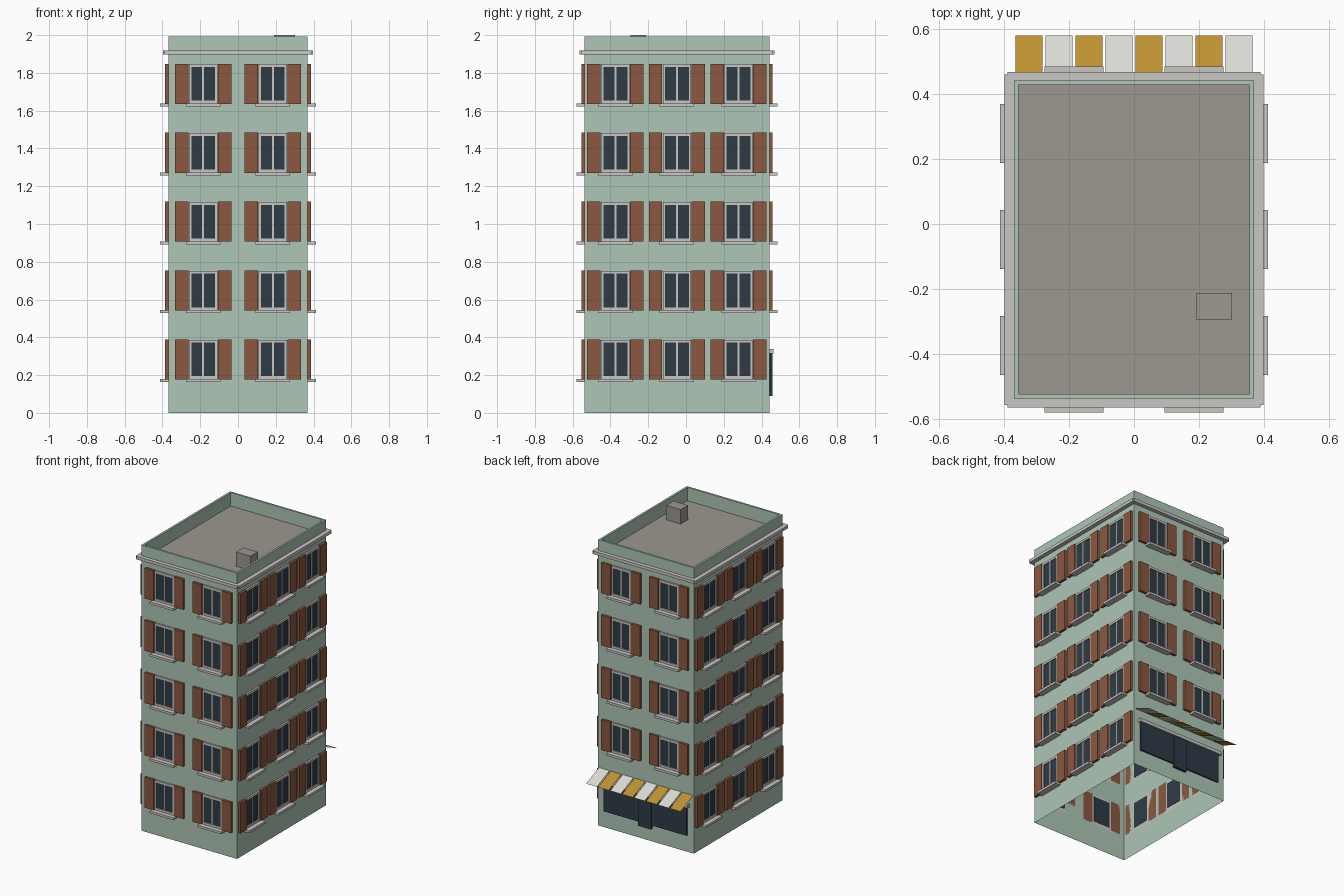
import bpy
import bmesh
from math import pi
from mathutils import Matrix, Vector

if "Cube" in bpy.data.objects:
    bpy.data.objects.remove(bpy.data.objects["Cube"], do_unlink=True)


def material(name, r, g, b):
    """Flat material from 0-255 display values."""
    lin = [(c / 255 / 12.92 if c < 11 else ((c / 255 + 0.055) / 1.055) ** 2.4) for c in (r, g, b)]
    m = bpy.data.materials.new(name)
    m.use_nodes = True
    m.diffuse_color = (*lin, 1)
    m.node_tree.nodes["Principled BSDF"].inputs["Base Color"].default_value = (*lin, 1)
    return m


GREEN = material("pale_green_plaster", 173, 198, 182)
TRIM = material("light_grey_stone", 201, 199, 195)
BROWN = material("brown_shutter", 140, 87, 63)
GLASS = material("dark_glass", 46, 59, 70)
ROOF = material("grey_roof", 156, 152, 144)
GOLD = material("gold_cloth", 190, 146, 48)
WHITE = material("white_cloth", 219, 218, 212)

HX, HY, CY = 0.369, 0.489, -0.048      # half width, half depth, centre of the block
TOP, DECK = 1.993, 1.90


def add_box(bm, x0, x1, y0, y1, z0, z1):
    size = Matrix.Diagonal((x1 - x0, y1 - y0, z1 - z0, 1))
    centre = Vector((x0 + x1, y0 + y1, z0 + z1)) / 2
    return bmesh.ops.create_cube(bm, size=1, matrix=Matrix.Translation(centre) @ size)


def mesh_of(name, boxes, *mats):
    bm = bmesh.new()
    for b in boxes:
        add_box(bm, *b)
    return finish(name, bm, *mats)


def finish(name, bm, *mats):
    me = bpy.data.meshes.new(name)
    bm.to_mesh(me)
    bm.free()
    for m in mats:
        me.materials.append(m)
    return me


def place(name, me, matrix=None):
    ob = bpy.data.objects.new(name, me)
    bpy.context.collection.objects.link(ob)
    if matrix is not None:
        ob.matrix_world = matrix
    return ob


# Building shell: open below, with a parapet around a sunken roof deck
bm = bmesh.new()
add_box(bm, -HX, HX, CY - HY, CY + HY, 0, TOP)
bm.normal_update()
bmesh.ops.delete(bm, geom=[f for f in bm.faces if f.normal.z < -0.5], context="FACES_ONLY")
lid = [f for f in bm.faces if f.normal.z > 0.5]
bmesh.ops.inset_region(bm, faces=lid, thickness=0.02)
deck = bmesh.ops.extrude_face_region(bm, geom=lid)["geom"]
bmesh.ops.delete(bm, geom=[f for f in lid if f.is_valid], context="FACES_ONLY")
for v in deck:
    if isinstance(v, bmesh.types.BMVert):
        v.co.z = DECK
bmesh.ops.recalc_face_normals(bm, faces=bm.faces)
for f in bm.faces:
    zs = [v.co.z for v in f.verts]
    f.material_index = int(max(zs) < DECK + 0.01)
    if f.material_index and f.normal.z < 0:
        f.normal_flip()
place("building_walls", finish("building_walls", bm, GREEN, ROOF))

# Roof vent
place("roof_vent", mesh_of("roof_vent", [(0.19, 0.302, -0.293, -0.213, DECK, 2.0)], ROOF))

# Cornice strips, one for each side
for s, name in ((-1, "right"), (1, "left")):
    xs = sorted((s * HX, s * 0.398))
    place(name + "_cornice", mesh_of(name + "_cornice",
          [(*xs, CY - HY - 0.019, CY + HY + 0.019, 1.897, 1.918)], TRIM))
for s, name in ((-1, "front"), (1, "back")):
    ys = sorted((CY + s * HY, CY + s * (HY + 0.027)))
    place(name + "_cornice", mesh_of(name + "_cornice",
          [(-HX - 0.02, HX + 0.02, *ys, 1.897, 1.918)], TRIM))

# Window parts, shared by every window; outward is -y
W, H, IW, IH = 0.075, 0.104, 0.063, 0.089
frame = [(s * (W + IW) / 2 - (W - IW) / 2, s * (W + IW) / 2 + (W - IW) / 2, -0.012, 0, -H, H) for s in (-1, 1)]
frame += [(-IW, IW, -0.012, 0, min(s * IH, s * H), max(s * IH, s * H)) for s in (-1, 1)]
frame += [(-0.005, 0.005, -0.01, 0, -IH, IH)]
WINDOW = {
    "window_frame": mesh_of("window_frame", frame, TRIM),
    "window_glass": mesh_of("window_glass", [(-IW, IW, -0.005, 0.002, -IH, IH)], GLASS),
    "shutters": mesh_of("shutters", [(-0.149, -0.078, -0.017, 0, -0.106, 0.106),
                                     (0.078, 0.149, -0.017, 0, -0.106, 0.106)], BROWN),
    "window_sill": mesh_of("window_sill", [(-0.091, 0.091, -0.043, 0, -0.12, -0.104)], TRIM),
}

# Window grid on each side: name, turn, distance to wall, half length, columns, first floor
SIDES = (("front", 0, HY, HX, 2, 0), ("left", pi / 2, HX, HY, 3, 0),
         ("back", pi, HY, HX, 2, 1), ("right", -pi / 2, HX, HY, 3, 0))
for side, turn, dist, half, columns, first in SIDES:
    base = Matrix.Translation((0, CY, 0)) @ Matrix.Rotation(turn, 4, "Z")
    for floor in range(first, 5):
        for c in range(columns):
            u = half * ((2 * c + 1) / columns - 1)
            at = base @ Matrix.Translation((u, -dist, 0.283 + floor * 0.3647))
            for part, me in WINDOW.items():
                place(f"{side}_{part}_{floor + 1}_{c + 1}", me, at)

# Shop front on the back wall
B = CY + HY
place("shop_window", mesh_of("shop_window", [(-0.32, 0.32, B, B + 0.01, 0.115, 0.315)], GLASS))
place("shop_door", mesh_of("shop_door", [(-0.05, 0.05, B, B + 0.018, 0.09, 0.315)], GLASS))
place("shop_header", mesh_of("shop_header", [(-0.335, 0.335, B, B + 0.022, 0.315, 0.337)], TRIM))

# Awning: sloping strips of thin cloth in alternating colours
PITCH = HX / 4
for i in range(8):
    x = -HX + PITCH * (i + 0.5)
    bm = bmesh.new()
    corners = ((-1, B, 0.405), (1, B, 0.405), (1, 0.58, 0.345), (-1, 0.58, 0.345))
    bm.faces.new([bm.verts.new((x + s * 0.0415, y, z)) for s, y, z in corners])
    place(f"awning_strip_{i + 1}", finish("awning_strip", bm, WHITE if i % 2 else GOLD))
